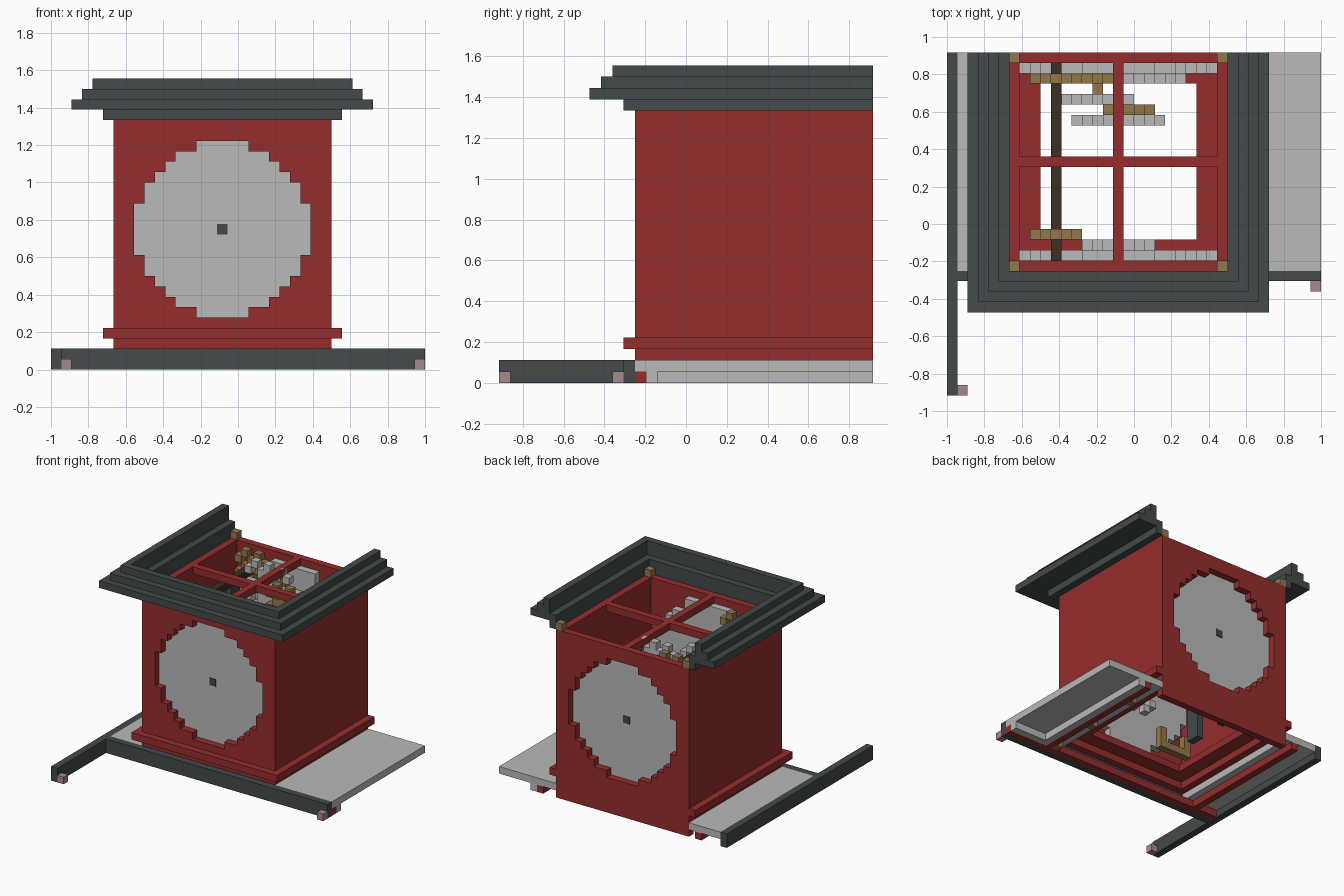
import bpy
import bmesh
from mathutils import Matrix, Vector

cube = bpy.data.objects.get("Cube")
if cube:
    bpy.data.objects.remove(cube)

U = 2 / 36                       # one building block
ORIGIN = Vector((-18, -16.5, 0))


def material(name, *rgb):
    lin = [((c / 255 + 0.055) / 1.055) ** 2.4 for c in rgb] + [1]
    m = bpy.data.materials.new(name)
    m.use_nodes = True
    m.diffuse_color = lin
    m.node_tree.nodes["Principled BSDF"].inputs["Base Color"].default_value = lin
    return m


red = material("barn red", 150, 45, 45)
light = material("pale grey", 184, 186, 184)
dark = material("slate grey", 67, 74, 74)
gold = material("old brass", 146, 120, 74)
brown = material("dark wood", 62, 46, 36)
pink = material("dusty pink", 168, 138, 138)


def build(name, mat, boxes):
    """Join boxes, each (x0, x1, y0, y1, z0, z1) in blocks, into one object."""
    bm = bmesh.new()
    for b in boxes:
        lo, hi = Vector(b[0::2]), Vector(b[1::2])
        place = Matrix.Translation(((lo + hi) / 2 + ORIGIN) * U)
        bmesh.ops.create_cube(bm, size=1, matrix=place @ Matrix.Diagonal((hi - lo) * U).to_4x4())
    mesh = bpy.data.meshes.new(name)
    bm.to_mesh(mesh)
    bm.free()
    mesh.materials.append(mat)
    obj = bpy.data.objects.new(name, mesh)
    bpy.context.collection.objects.link(obj)
    return obj


def u_shape(x0, x1, y0, z, t):
    """Moulding along the front and both sides, open at the back."""
    return [(x0, x1, y0, y0 + t, z, z + 1),
            (x0, x0 + t, y0 + t, 33, z, z + 1),
            (x1 - t, x1, y0 + t, 33, z, z + 1)]


def ring(x0, x1, y0, y1, z0, z1, t):
    return [(x0, x1, y0, y0 + t, z0, z1), (x0, x1, y1 - t, y1, z0, z1),
            (x0, x0 + t, y0 + t, y1 - t, z0, z1), (x1 - t, x1, y0 + t, y1 - t, z0, z1)]


# Stepped clock circle: half width of each row, bottom to top
CX, CZ = 16.5, 13.5
lower = [2.5, 4.5, 5.5, 6.5, 7.5, 7.5]
rows = lower + [8.5] * 5 + lower[::-1]


def dial_wall(name, y, z0):
    boxes = [(6, 27, y, y + 1, z0, 5), (6, 27, y, y + 1, 22, 24)]
    for k, h in enumerate(rows, 5):
        boxes += [(6, CX - h, y, y + 1, k, k + 1), (CX + h, 27, y, y + 1, k, k + 1)]
    build(name, red, boxes)


def dial(name, y):
    wide = [rows[0]] + rows + [rows[-1]]
    build(name, light, [(CX - h - 1, CX + h + 1, y, y + 1, k, k + 1)
                        for k, h in enumerate(wide, 4)])


def gear(name, mat, cx, cz, size, y):
    """Stepped disc with block teeth on its four sides and diagonals."""
    r, boxes = size / 2, []
    body = max(r - 1, 0.5)
    for n in range(int(body * 2)):
        dz = n - body + 0.5
        h = int((max(body * body + 0.3 - dz * dz, 0.25)) ** 0.5 + 0.5) - 0.5
        h = max(min(h, body), 0.5)
        boxes.append((cx - h, cx + h, y, y + 1, cz + dz - 0.5, cz + dz + 0.5))
    if size > 1:
        for n in range(-int(body), int(body) + 1, 2):
            for s in (-1, 1):
                a, b = sorted((s * body, s * r))
                boxes.append((cx + n - .5, cx + n + .5, y, y + 1, cz + a, cz + b))
                boxes.append((cx + a, cx + b, y, y + 1, cz + n - .5, cz + n + .5))
    build(name, mat, boxes)


# Tower walls and dials
dial_wall("front_wall", 12, 2)
dial_wall("back_wall", 32, 0)
build("side_walls", red, [(x, x + 1, 13, 32, 2, 24) for x in (6, 26)])
dial("front_dial", 13)
dial("back_dial", 31)
build("dial_hubs", dark, [(16, 17, 12.9, 13.5, 13, 14), (16, 17, 31.5, 32.1, 13, 14)])

# Ledge, floor frame and top beams
build("base_ledge", red, u_shape(5, 28, 11, 3, 1))
build("floor_frame", red, ring(7, 26, 13, 32, 3, 4, 2))
build("top_beams", red, [(16, 17, 13, 32, 23, 24), (7, 16, 22, 23, 23, 24),
                         (17, 26, 22, 23, 23, 24)])
build("corner_caps", gold, [(x, x + 1, y, y + 1, 24, 25) for x in (6, 26) for y in (12, 32)])

# Stepped cornice
build("cornice", dark, u_shape(5, 28, 11, 24, 1) + u_shape(2, 31, 8, 25, 4)
      + u_shape(3, 30, 9, 26, 2) + u_shape(4, 29, 10, 27, 1))

# Base
build("base_beams", dark, [(0, 36, 11, 12, 0, 2), (0, 1, 0, 11, 0, 2), (0, 1, 12, 33, 0, 2)])
build("side_floors", light, [(1, 6, 12, 33, 1, 2), (27, 36, 12, 33, 1, 2),
                             (30, 31, 14, 33, 0, 1), (30, 36, 13, 14, 0, 1)])
build("floor_rails", red, [(1, 36, 12, 13, 0, 1), (29, 30, 13, 33, 0, 1), (4, 5, 13, 33, 0, 1)])
build("floor_studs", gold, [(28, 29, y, y + 1, 0, 1) for y in (13, 20, 28)])
build("beam_feet", pink, [(1, 2, 0, 1, 0, 1), (35, 36, 10, 11, 0, 1)])

# Clockwork
build("drive_shaft", brown, [(10, 11, 13, 32, 21, 22)])
build("hanging_weights", dark, [(10, 11, y, y + 2, 5, 21) for y in (19, 25)])
for label, mat, cx, cz, size, y in (
        ("front_drive_gear", gold, 10.5, 21.5, 5, 15),
        ("back_drive_gear", gold, 10.5, 21.5, 5, 30),
        ("idler_gear", gold, 14.5, 20.5, 3, 30),
        ("idler_axle", gold, 14.5, 20.5, 1, 29),
        ("idler_wheel", light, 14.5, 20.5, 7, 28),
        ("transfer_gear", gold, 17.5, 19.5, 5, 27),
        ("centre_wheel", light, CX, CZ, 9, 26),
        ("back_dial_wheel", light, CX, CZ, 13, 30),
        ("front_dial_wheel", light, CX, CZ, 7, 14)):
    gear(label, mat, cx, cz, size, y)
build("weight_bracket", gold, [(8, 13, 15, 16, 5, 6), (8, 9, 15, 16, 6, 8), (12, 13, 15, 16, 6, 8)])
